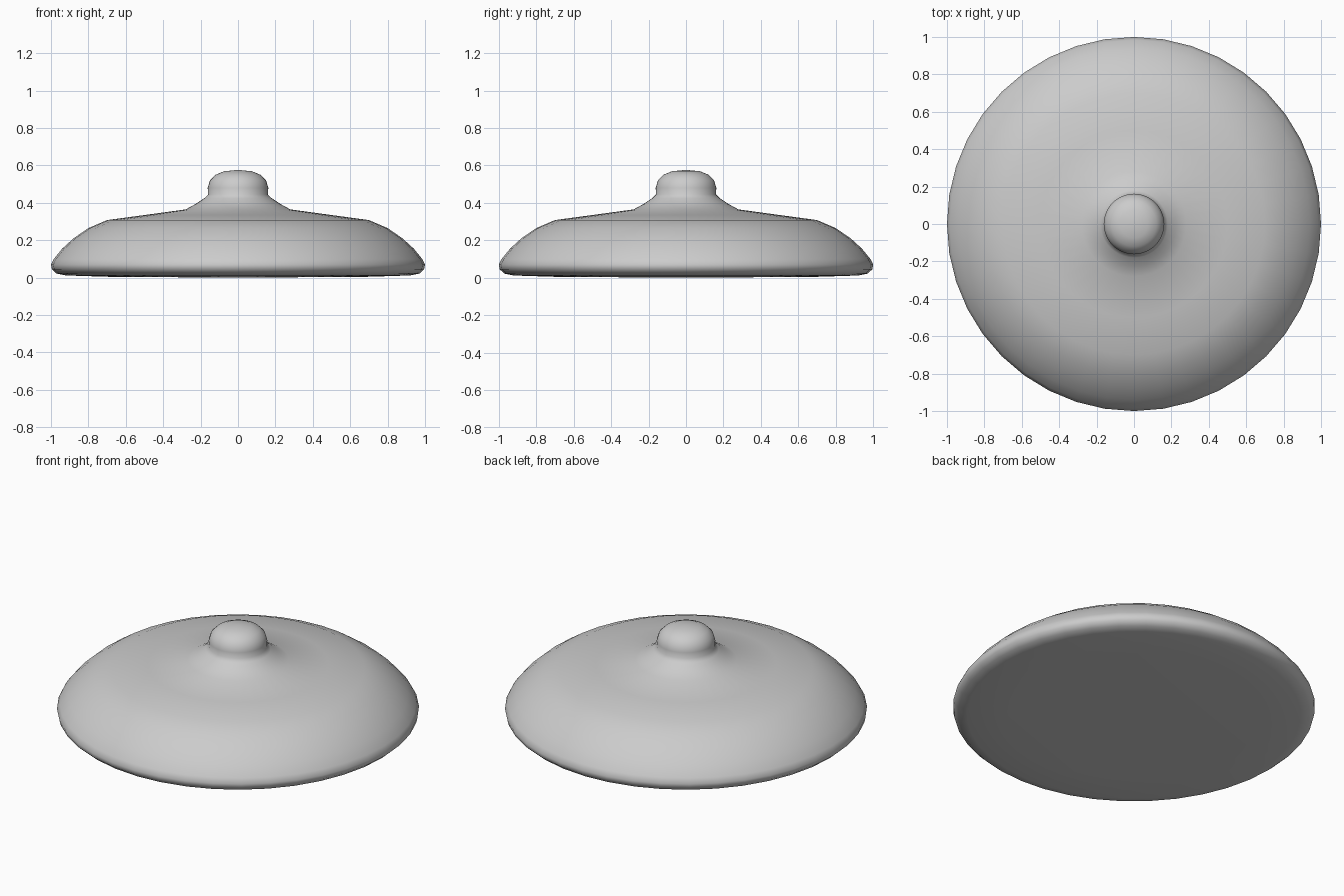
import bpy, bmesh, math
from mathutils import Matrix

cube = bpy.data.objects.get("Cube")
if cube:
    bpy.data.objects.remove(cube, do_unlink=True)

# One plain grey for the whole lid
grey = bpy.data.materials.new("plain_grey")
grey.use_nodes = True
colour = (0.6, 0.6, 0.6, 1)
grey.diffuse_color = colour
grey.node_tree.nodes["Principled BSDF"].inputs["Base Color"].default_value = colour


def lathe(name, profile, sides):
    """Spin a (radius, height) profile around the z axis."""
    bm = bmesh.new()
    verts = [bm.verts.new((r, 0, z)) for r, z in profile]
    edges = [bm.edges.new(pair) for pair in zip(verts, verts[1:])]
    bmesh.ops.spin(bm, geom=verts + edges, cent=(0, 0, 0), axis=(0, 0, 1),
                   angle=math.tau, steps=sides, use_duplicate=False)
    bmesh.ops.remove_doubles(bm, verts=bm.verts, dist=0.0005)
    bmesh.ops.recalc_face_normals(bm, faces=bm.faces)
    mesh = bpy.data.meshes.new(name)
    bm.to_mesh(mesh)
    bm.free()
    mesh.materials.append(grey)
    obj = bpy.data.objects.new(name, mesh)
    bpy.context.collection.objects.link(obj)
    bpy.ops.object.select_all(action="DESELECT")
    obj.select_set(True)
    bpy.context.view_layer.objects.active = obj
    bpy.ops.object.shade_smooth_by_angle(angle=math.radians(50))
    return obj


# Flat underside, rounded rim, sloping shoulder, flared neck and round knob
underside = [(0, 0), (0.7, 0.005), (0.92, 0.012)]
rim = [(0.97, 0.022), (0.995, 0.045), (1, 0.07), (0.985, 0.1)]
dome = [(0.94, 0.155), (0.88, 0.21), (0.8, 0.265), (0.7, 0.308), (0.5, 0.335)]
neck = [(0.28, 0.365), (0.225, 0.395), (0.18, 0.425), (0.16, 0.445)]
knob = [(0.162, 0.48), (0.15, 0.52), (0.12, 0.55), (0.075, 0.569), (0, 0.576)]
lathe("domed_lid", underside + rim + dome + neck + knob, 40)
